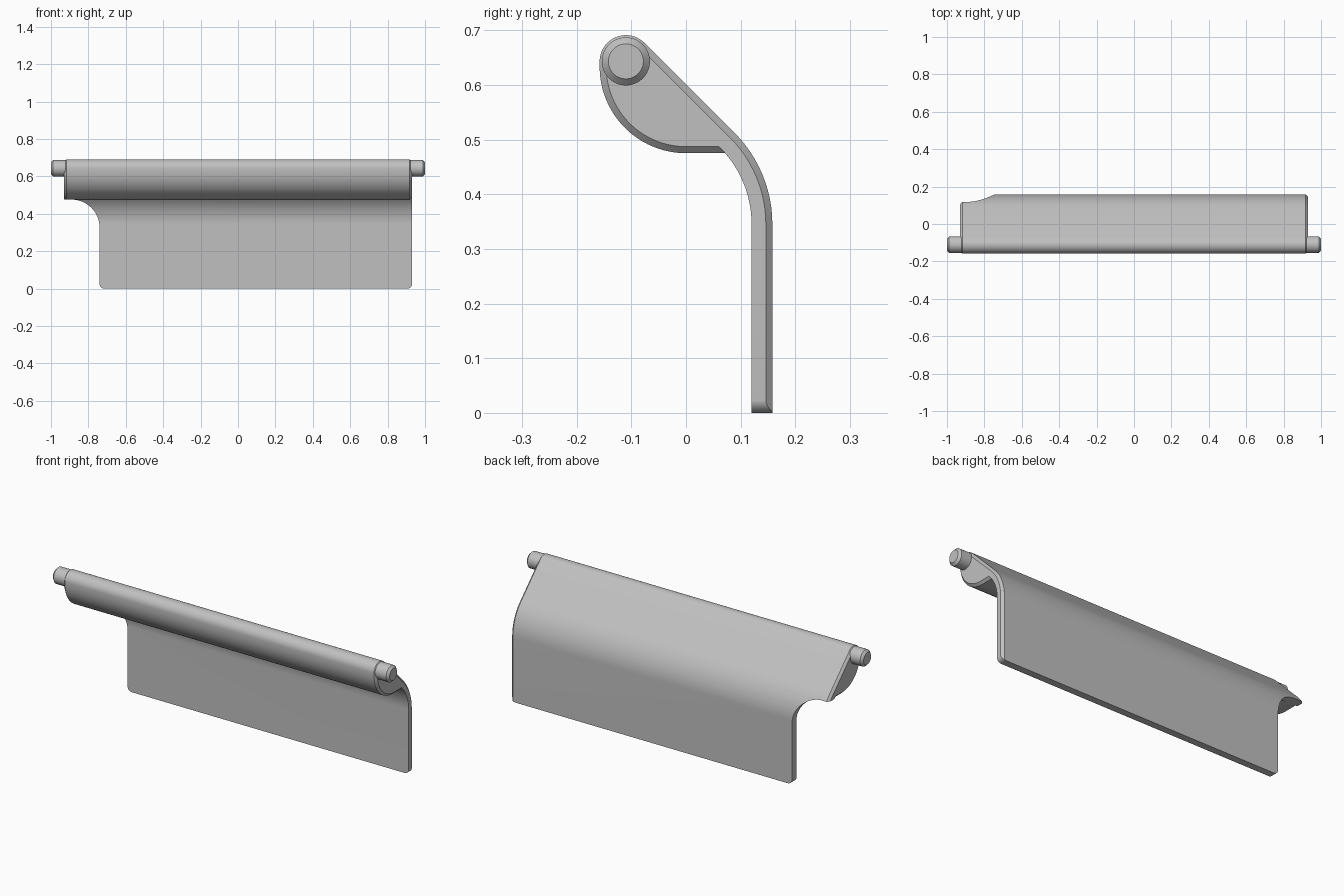
import bpy, bmesh
from math import sin, cos, asin, pi

cube = bpy.data.objects.get("Cube")
if cube:
    bpy.data.objects.remove(cube, do_unlink=True)

grey = bpy.data.materials.new("plain grey")
grey.use_nodes = True
colour = (0.53, 0.53, 0.53, 1)
grey.diffuse_color = colour
grey.node_tree.nodes["Principled BSDF"].inputs["Base Color"].default_value = colour

PIN_Y, PIN_Z = -0.11, 0.643      # hinge axis
HALF = 0.93                      # half length of the flap
CHAMFER = 0.012


def arc(cx, cy, r, a0, a1, n):
    """Points on an arc, angles in radians, both ends included."""
    return [(cx + r * cos(a0 + (a1 - a0) * i / n),
             cy + r * sin(a0 + (a1 - a0) * i / n)) for i in range(n + 1)]


def loft(name, sections):
    """Closed solid through matching rings of points."""
    bm = bmesh.new()
    rings = [[bm.verts.new(p) for p in s] for s in sections]
    n = len(rings[0])
    for a, b in zip(rings, rings[1:]):
        for i in range(n):
            j = (i + 1) % n
            bm.faces.new((a[i], a[j], b[j], b[i]))
    bm.faces.new(rings[0])
    bm.faces.new(rings[-1])
    bmesh.ops.recalc_face_normals(bm, faces=bm.faces)
    mesh = bpy.data.meshes.new(name)
    bm.to_mesh(mesh)
    bm.free()
    obj = bpy.data.objects.new(name, mesh)
    bpy.context.collection.objects.link(obj)
    mesh.materials.append(grey)
    return obj


def activate(obj):
    bpy.ops.object.select_all(action="DESELECT")
    obj.select_set(True)
    bpy.context.view_layer.objects.active = obj


def flap_profile(d):
    """Side profile; d insets the back, the barrel and its underside."""
    bend_y, bend_z, inner = -0.079, 0.345, 0.199
    pts = [(0.158 - d, -0.05)]
    pts += arc(bend_y, bend_z, 0.237 - d, 0, pi / 4, 12)        # outer bend
    pts += arc(PIN_Y, PIN_Z, 0.048 - d, pi / 4, pi, 20)         # barrel top
    pts += arc(0, 0.633, 0.158 - d, pi, 1.5 * pi, 24)           # barrel front
    meet = asin((0.475 + d - bend_z) / inner)
    pts += arc(bend_y, bend_z, inner, meet, 0, 12)              # inner bend
    pts.append((0.12, -0.05))
    return pts


# Flap: side profile swept along x with chamfered ends
stations = [(-HALF, CHAMFER), (-HALF + CHAMFER, 0),
            (HALF - CHAMFER, 0), (HALF, CHAMFER)]
flap = loft("hinged_flap",
            [[(x, y, z) for y, z in flap_profile(d)] for x, d in stations])

# Front outline: rounded lower corners and a notch at one end
edge, corner, notch = -0.74, 0.025, 0.15
right = HALF + 0.0003
outline = [(-1.1, 0.9), (-1.1, 0.476)]
outline += arc(edge - notch, 0.476 - notch, notch, pi / 2, 0, 16)
outline += arc(edge + corner, corner, corner, pi, 1.5 * pi, 8)
outline += arc(right - corner, corner, corner, 1.5 * pi, 2 * pi, 8)
outline.append((right, 0.9))
cutter = loft("outline_cutter",
              [[(x, y, z) for x, z in outline] for y in (-0.5, 0.5)])
cutter.hide_render = True

trim = flap.modifiers.new("trim", "BOOLEAN")
trim.operation = "INTERSECT"
trim.solver = "EXACT"
trim.object = cutter
activate(flap)
bpy.ops.object.modifier_apply(modifier=trim.name)
bpy.data.objects.remove(cutter, do_unlink=True)

# Hinge pins with chamfered tips
parts = [flap]
for side, name in ((1, "left_pin"), (-1, "right_pin")):
    rings = []
    for x, r in ((0.9, 0.044), (1 - CHAMFER, 0.044), (1, 0.032)):
        circle = arc(PIN_Y, PIN_Z, r, 0, 2 * pi, 48)[:-1]
        rings.append([(side * x, y, z) for y, z in circle])
    parts.append(loft(name, rings))

for part in parts:
    activate(part)
    bpy.ops.object.shade_smooth_by_angle(angle=pi / 6)
